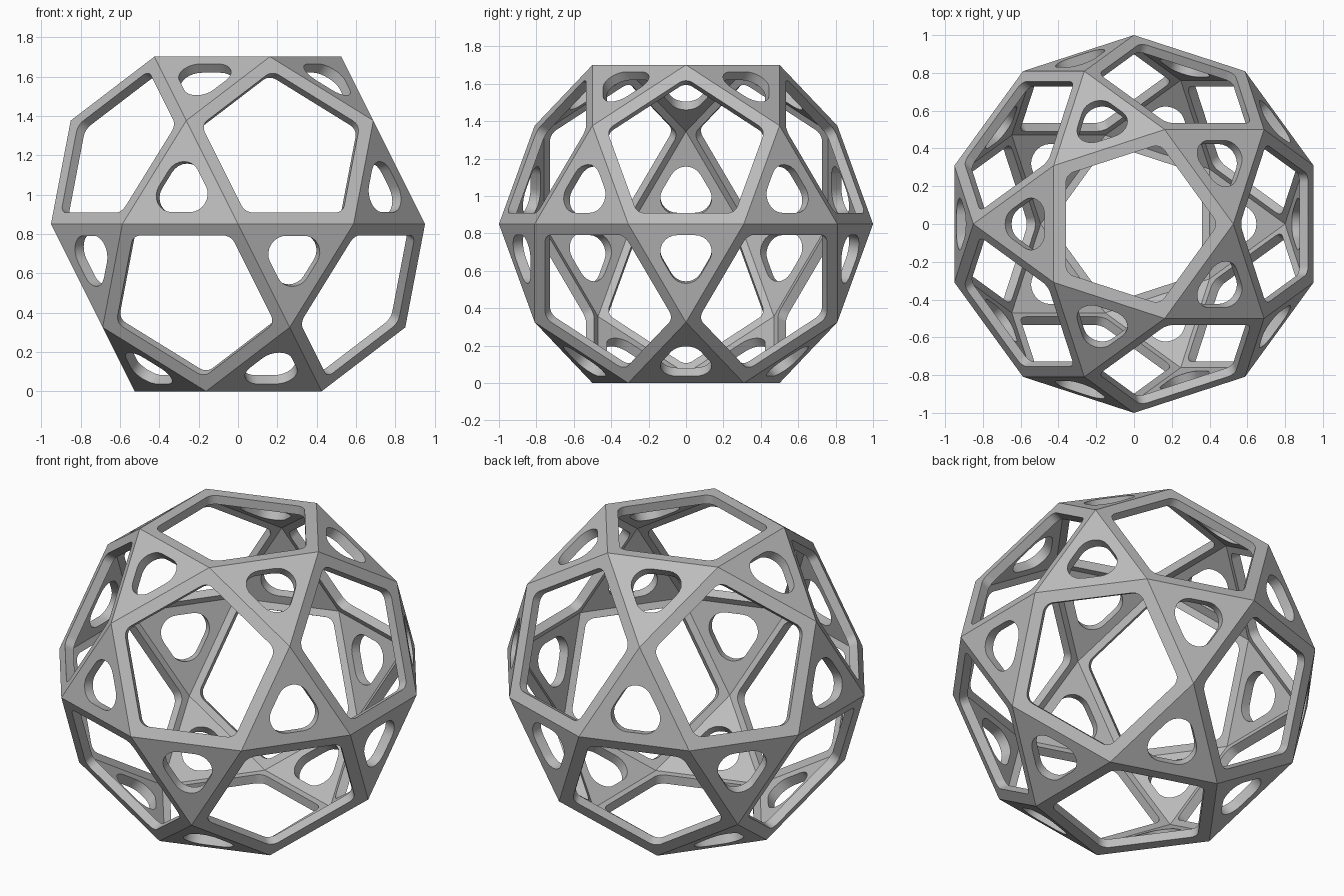
import bpy, bmesh, math
from mathutils import Vector, Quaternion

if "Cube" in bpy.data.objects:
    bpy.data.objects.remove(bpy.data.objects["Cube"])

PHI = (1 + math.sqrt(5)) / 2
EDGE = 1 / PHI
TOP_R = EDGE / (2 * math.sin(math.pi / 5))     # radius of the end pentagons
HALF_H = math.sqrt(1 - TOP_R ** 2)             # half of the total height
SHRINK = 0.06                                  # inner shell scale-down
ARC = 8                                        # segments per rounded corner


def ring(radius, z, start, count):
    return [Vector((radius * math.cos(a), radius * math.sin(a), z))
            for a in (math.radians(start) + i * math.tau / count for i in range(count))]


# Solid body: five rings of corners, wrapped and merged into flat faces
corners = (ring(TOP_R, HALF_H, 0, 5) + ring(HALF_H, TOP_R, 36, 5) + ring(1, 0, 18, 10)
           + ring(HALF_H, -TOP_R, 0, 5) + ring(TOP_R, -HALF_H, 36, 5))
solid = bmesh.new()
for c in corners:
    solid.verts.new(c)
bmesh.ops.convex_hull(solid, input=solid.verts[:])
bmesh.ops.dissolve_limit(solid, angle_limit=math.radians(5),
                         verts=solid.verts[:], edges=solid.edges[:])
solid.normal_update()

frame = bmesh.new()


def add_face(points):
    frame.faces.new([frame.verts.new(p) for p in points])


def rounded_hole(poly, centre, normal, border, radius):
    """One list of arc points for each corner of the polygon."""
    n = len(poly)
    circum = (poly[0] - centre).length
    inradius = circum * math.cos(math.pi / n)
    hub = (inradius - border - radius) / math.cos(math.pi / n)
    arcs = []
    for p in poly:
        out = (p - centre).normalized()
        arcs.append([centre + out * hub + radius *
                     (Quaternion(normal, (k / ARC - 0.5) * math.tau / n) @ out)
                     for k in range(ARC + 1)])
    return arcs


# Each face becomes an open plate with a rounded window and wall
for f in solid.faces:
    poly = [v.co.copy() for v in f.verts]
    n = len(poly)
    centre = sum(poly, Vector()) / n
    normal = centre.normalized()
    if f.normal.dot(normal) < 0:
        poly.reverse()
    border, radius = (0.065, 0.06) if n == 5 else (0.061, 0.09)
    arcs = rounded_hole(poly, centre, normal, border, radius)
    depth = normal * centre.length * SHRINK
    half = ARC // 2
    for i in range(n):
        j = (i + 1) % n
        rim = arcs[i][half:] + arcs[j][:half + 1]
        add_face([poly[i], poly[j]] + rim[::-1])
        inner = [p * (1 - SHRINK) for p in (poly[i], poly[j])]
        add_face((inner + [p - depth for p in rim[::-1]])[::-1])
        for a, b in zip(rim, rim[1:]):
            add_face([a, b, b - depth, a - depth])
solid.free()

bmesh.ops.remove_doubles(frame, verts=frame.verts[:], dist=0.0002)
bmesh.ops.recalc_face_normals(frame, faces=frame.faces[:])
bmesh.ops.translate(frame, verts=frame.verts[:], vec=(0, 0, HALF_H))

mesh = bpy.data.meshes.new("openwork_ball")
frame.to_mesh(mesh)
frame.free()
ball = bpy.data.objects.new("openwork_ball", mesh)
bpy.context.collection.objects.link(ball)

# Plain grey finish
grey = bpy.data.materials.new("grey")
grey.use_nodes = True
colour = (0.5, 0.5, 0.5, 1)
grey.diffuse_color = colour
grey.node_tree.nodes["Principled BSDF"].inputs["Base Color"].default_value = colour
mesh.materials.append(grey)

bpy.context.view_layer.objects.active = ball
ball.select_set(True)
bpy.ops.object.shade_smooth_by_angle(angle=math.radians(25))
